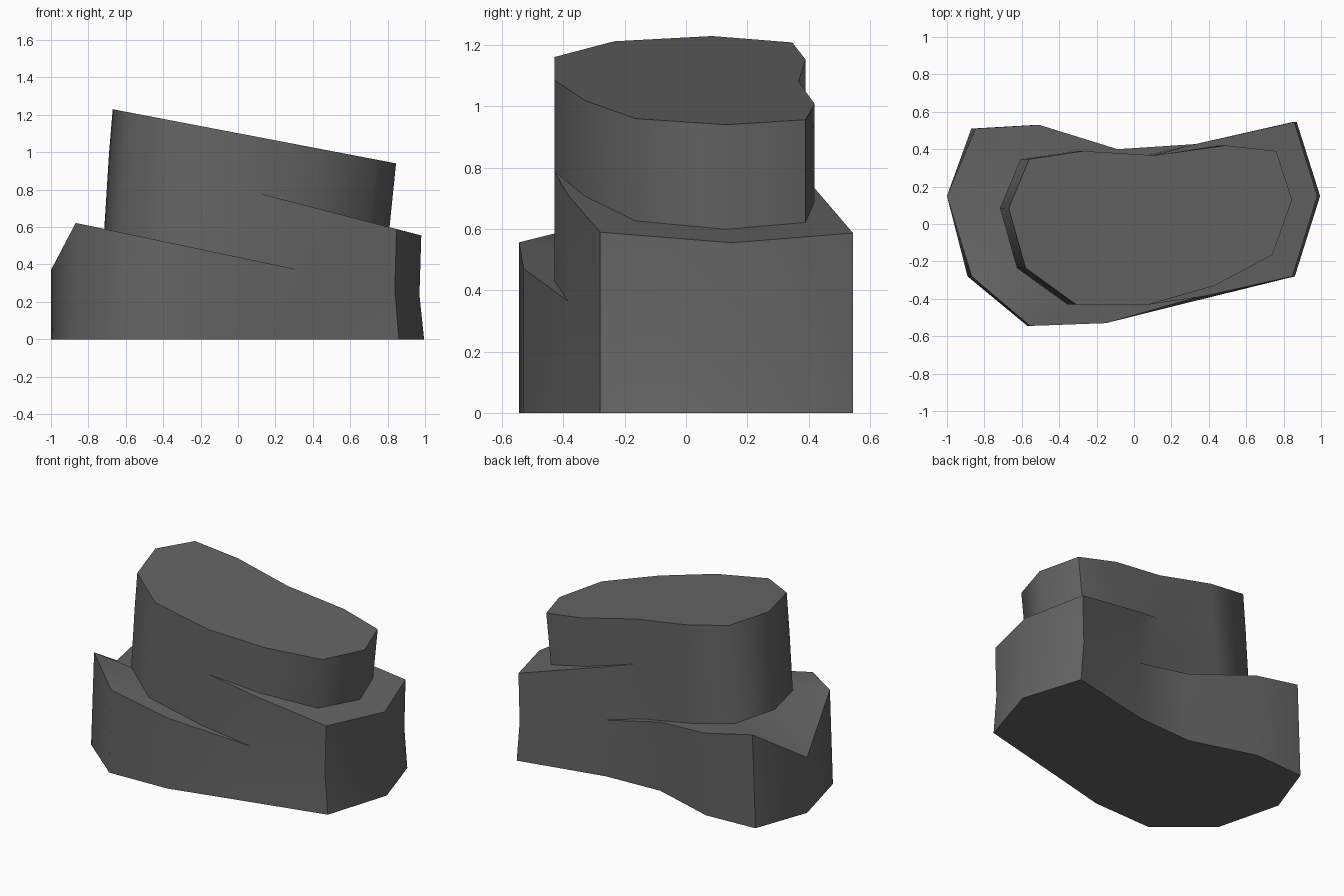
import bpy, bmesh, math

if "Cube" in bpy.data.objects:
    bpy.data.objects.remove(bpy.data.objects["Cube"])

# Plan outlines, counter-clockwise from the left tip
LOWER = [(-1, .15), (-.89, -.28), (-.57, -.545), (-.15, -.53), (.25, -.43), (.86, -.28),
         (.995, .15), (.87, .545), (.30, .42), (-.09, .40), (-.52, .53), (-.87, .51)]
UPPER = [(-.67, .085), (-.58, -.235), (-.31, -.43), (.08, -.43), (.43, -.33), (.74, -.165),
         (.845, .13), (.76, .39), (.49, .42), (.11, .367), (-.27, .39), (-.56, .347)]
N = len(LOWER)
RIGHT = range(4, 9)          # points where the middle layer keeps the lower outline


# Each layer is cut off by a plane that falls towards the right
def low_plane(x):
    return .44 - .21 * x


def mid_plane(x):
    return .81 - .26 * x


def top_plane(x):
    return 1.102 - .191 * x


bm = bmesh.new()


def ring(points, plane):
    return [bm.verts.new((x, y, plane(x))) for x, y in points]


def shift(points, dx):
    return [(x + dx, y) for x, y in points]


# Foot and left ledge rim
base = ring(LOWER, lambda x: 0)
low_pts = [(x * .975, y) for x, y in LOWER]
low_pts[0] = LOWER[0]
low_pts[4], low_pts[8] = (.36, -.385), (.34, .428)
low_out = ring(low_pts, low_plane)
low_out[0].co.z = .37        # chipped left tip

# Middle layer: stepped in on the left, flush on the right
step = shift(UPPER, -.045)
low_in = [low_out[i] if i in RIGHT else bm.verts.new((*step[i], low_plane(step[i][0])))
          for i in range(N)]
left = shift(UPPER, -.02)
left[3], left[9] = (.085, -.43), (.11, .367)
mid_pts = [(LOWER[i][0] * .985, LOWER[i][1]) if i in RIGHT else left[i] for i in range(N)]
mid_pts[4] = (.38, -.385)
mid_out = ring(mid_pts, mid_plane)

# Upper layer: stepped in on the right
step = shift(UPPER, -.035)
mid_in = [bm.verts.new((*step[i], mid_plane(step[i][0]))) if i in RIGHT else mid_out[i]
          for i in range(N)]
top = ring(UPPER, top_plane)


def bridge(a, b):
    faces = []
    for i in range(N):
        j = (i + 1) % N
        verts = list(dict.fromkeys((a[i], a[j], b[j], b[i])))
        if len(verts) > 2:
            faces.append(bm.faces.new(verts))
    return faces


bridge(base, low_out)
ledges = bridge(low_out, low_in)
bridge(low_in, mid_out)
ledges += bridge(mid_out, mid_in)
bridge(mid_in, top)
ledges += [bm.faces.new(top), bm.faces.new(base[::-1])]
bm.normal_update()

# Smooth walls with crisp rims and corners
flat = set(ledges)
for f in bm.faces:
    f.smooth = True
for e in bm.edges:
    rim = len({f in flat for f in e.link_faces}) > 1
    e.smooth = not rim and e.calc_face_angle(0) < math.radians(59)

mesh = bpy.data.meshes.new("stepped_rock")
bm.to_mesh(mesh)
bm.free()
rock = bpy.data.objects.new("stepped_rock", mesh)
bpy.context.collection.objects.link(rock)

# Single dark stone colour
stone = bpy.data.materials.new("dark_grey_stone")
stone.diffuse_color = (.13, .13, .13, 1)
stone.use_nodes = True
stone.node_tree.nodes["Principled BSDF"].inputs["Base Color"].default_value = stone.diffuse_color
mesh.materials.append(stone)
